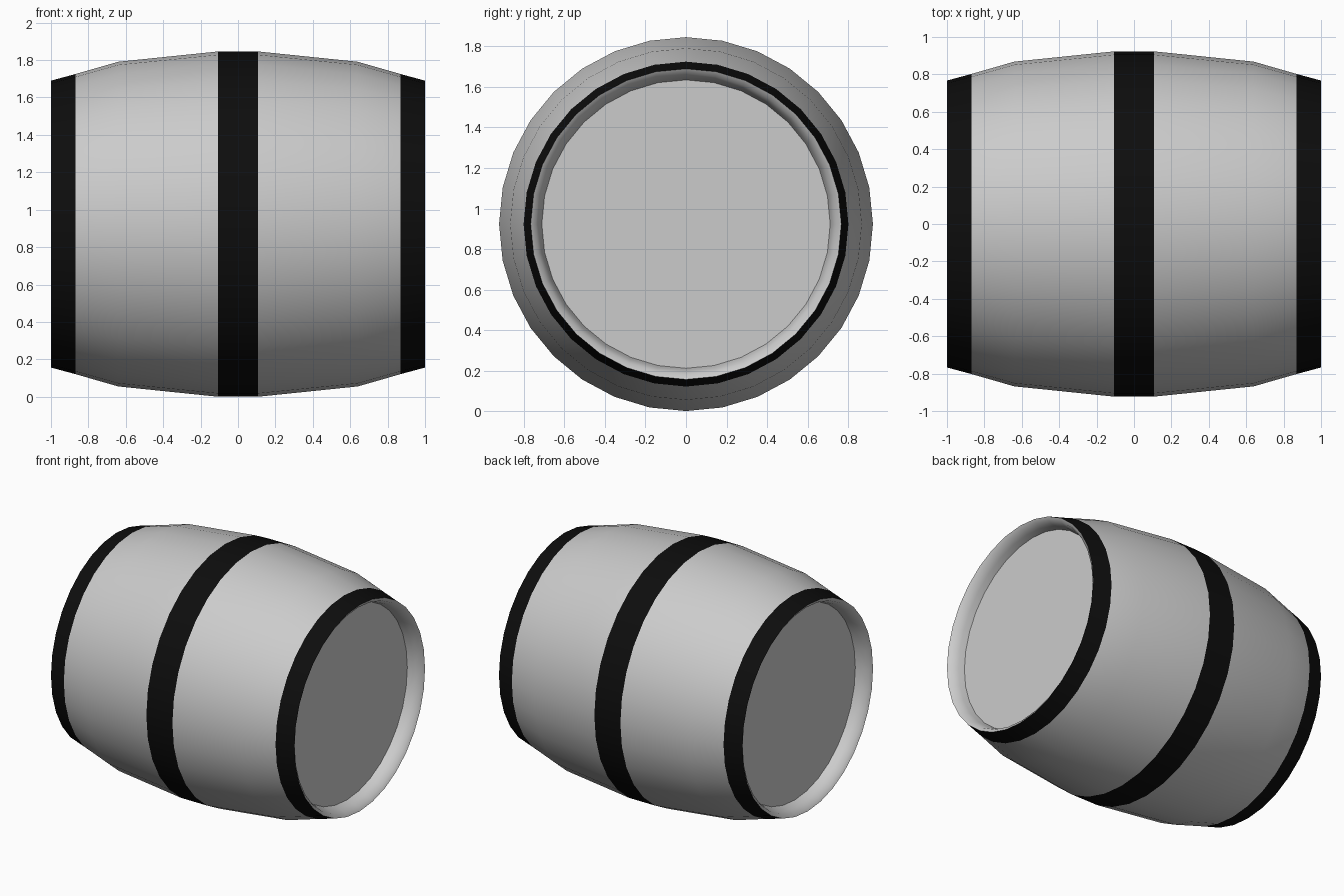
import bpy, bmesh, math

if "Cube" in bpy.data.objects:
    bpy.data.objects.remove(bpy.data.objects["Cube"])

SIDES = 32
CENTRE_Z = 0.923

black = bpy.data.materials.new("hoop_black")
black.diffuse_color = (0.004, 0.004, 0.004, 1)
black.use_nodes = True
black.node_tree.nodes["Principled BSDF"].inputs["Base Color"].default_value = black.diffuse_color


def lathe(name, profile, material=None, cap=False, angle=40):
    """Spin (x, radius) points around the barrel's x axis."""
    bm = bmesh.new()
    rings = []
    for x, r in profile:
        rings.append([bm.verts.new((x, r * math.sin(2 * math.pi * i / SIDES),
                                    CENTRE_Z + r * math.cos(2 * math.pi * i / SIDES)))
                      for i in range(SIDES)])
    for a, b in zip(rings, rings[1:]):
        for i in range(SIDES):
            j = (i + 1) % SIDES
            # winding follows the direction of the profile (left to right = outward)
            bm.faces.new((a[i], b[i], b[j], a[j]))
    if cap:
        bm.faces.new(rings[-1])
    bm.normal_update()
    mesh = bpy.data.meshes.new(name)
    bm.to_mesh(mesh)
    bm.free()
    obj = bpy.data.objects.new(name, mesh)
    bpy.context.collection.objects.link(obj)
    if material:
        mesh.materials.append(material)
    bpy.ops.object.select_all(action='DESELECT')
    obj.select_set(True)
    bpy.context.view_layer.objects.active = obj
    bpy.ops.object.shade_smooth_by_angle(angle=math.radians(angle))
    # make sure faces point away from the solid wood
    return obj


def orient(obj, test):
    """Flip all faces if the first one fails the facing test."""
    face = obj.data.polygons[0]
    if not test(face.normal, face.center):
        obj.data.flip_normals()


def outward(n, c):
    return n.y * c.y + n.z * (c.z - CENTRE_Z) > 0


# Hoop around the belly
orient(lathe("middle_hoop", [(-0.107, 0.923), (0.107, 0.923)], black), outward)

for side, label in ((-1, "left"), (1, "right")):
    def mirrored(points):
        return [(side * x, r) for x, r in points]

    # Curved staves between the hoops
    orient(lathe(label + "_staves",
                 mirrored([(0.107, 0.923), (0.64, 0.868), (0.87, 0.802)])), outward)
    # Tapered hoop at the barrel end
    orient(lathe(label + "_end_hoop",
                 mirrored([(0.87, 0.802), (1.0, 0.767)]), black), outward)
    # Rounded inner lip sloping down to the head
    orient(lathe(label + "_lip",
                 mirrored([(1.0, 0.767), (0.985, 0.742), (0.935, 0.722), (0.893, 0.712)]),
                 angle=60), lambda n, c: n.x * side > 0)
    # Flat recessed head
    orient(lathe(label + "_head", mirrored([(0.893, 0.712)]), cap=True),
           lambda n, c: n.x * side > 0)
